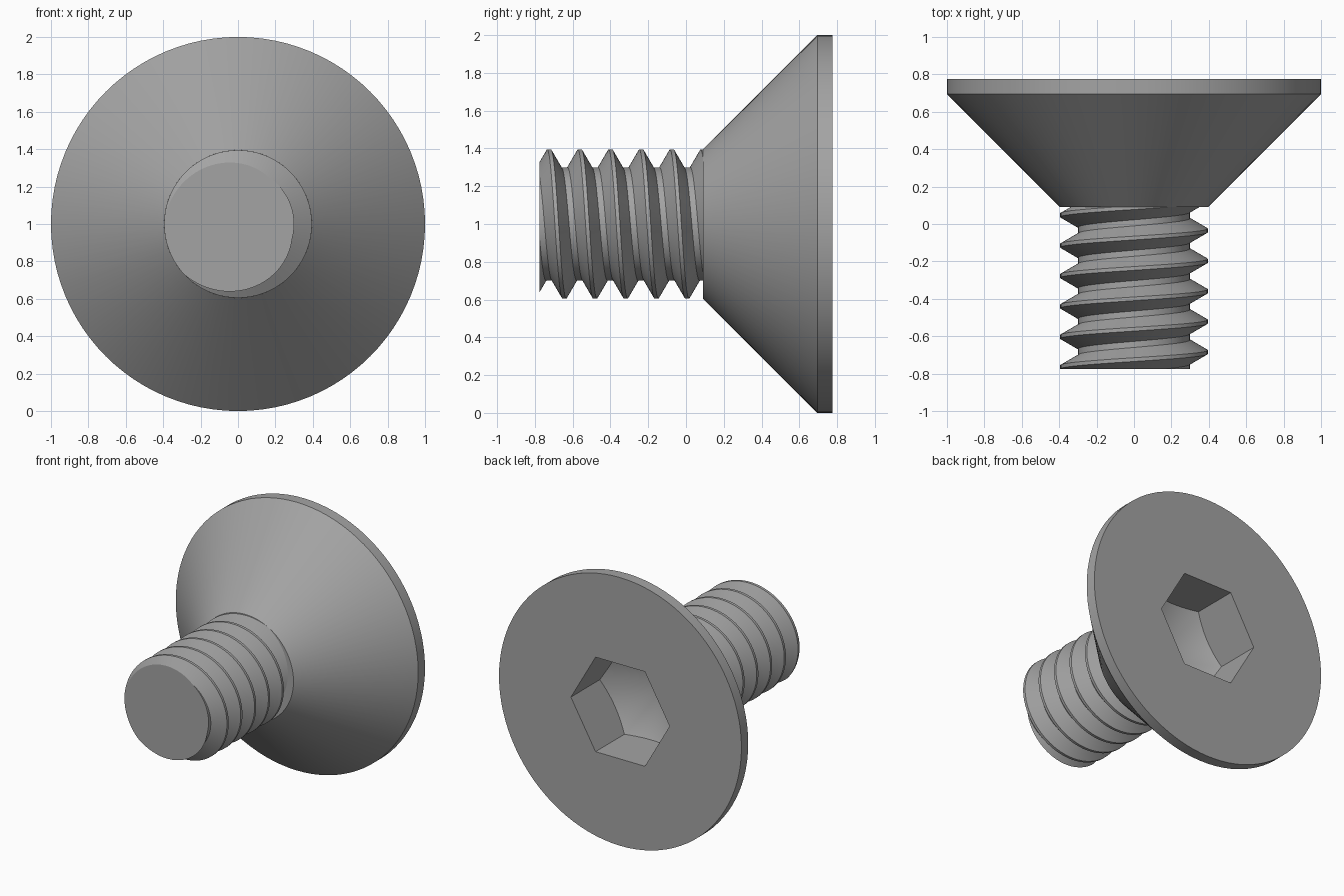
import bpy, bmesh
from math import sin, cos, pi, tan, radians

if "Cube" in bpy.data.objects:
    bpy.data.objects.remove(bpy.data.objects["Cube"])

TIP, NECK, CONE_TOP, BACK = -0.775, 0.09, 0.695, 0.775   # stations along y
SHAFT_R, ROOT_R, HEAD_R = 0.395, 0.30, 1.0
PITCH, CREST_Y = 0.1625, -0.725                          # a crest at the top (+z)
HEX_R, HEX_DEPTH = 0.407, 0.34                           # socket corner radius, wall depth

# Dark steel
steel = bpy.data.materials.new("dark_steel")
steel.diffuse_color = (0.37, 0.37, 0.37, 1)
steel.use_nodes = True
steel.node_tree.nodes["Principled BSDF"].inputs["Base Color"].default_value = steel.diffuse_color


def point(r, a, y):
    # angle runs from +z towards +x, around the screw axis
    return (r * sin(a), y, 1 + r * cos(a))


def finish(bm, name):
    bmesh.ops.recalc_face_normals(bm, faces=bm.faces)
    mesh = bpy.data.meshes.new(name)
    bm.to_mesh(mesh)
    bm.free()
    mesh.materials.append(steel)
    obj = bpy.data.objects.new(name, mesh)
    bpy.context.collection.objects.link(obj)
    bpy.ops.object.select_all(action='DESELECT')
    obj.select_set(True)
    bpy.context.view_layer.objects.active = obj
    bpy.ops.object.shade_smooth_by_angle(angle=radians(25))
    return obj


def hex_radius(a):
    # corners on the +x and -x axis
    k = (a - pi / 2) % (pi / 3) - pi / 6
    return HEX_R * cos(pi / 6) / cos(k)


# Countersunk head: lathed rings, the last ones hexagonal with a conical floor
def build_head(n=96):
    bm = bmesh.new()
    rings = []
    angles = [2 * pi * i / n for i in range(n)]
    for r, y in ((SHAFT_R, NECK), (HEAD_R, CONE_TOP), (HEAD_R, BACK)):
        rings.append([bm.verts.new(point(r, a, y)) for a in angles])
    rings.append([bm.verts.new(point(hex_radius(a), a, BACK)) for a in angles])
    slope = tan(radians(28))
    rings.append([bm.verts.new(point(hex_radius(a), a,
                  BACK - HEX_DEPTH - (HEX_R - hex_radius(a)) * slope)) for a in angles])
    for lo, hi in zip(rings, rings[1:]):
        for i in range(n):
            j = (i + 1) % n
            bm.faces.new((lo[i], lo[j], hi[j], hi[i]))
    bm.faces.new(rings[0])
    apex = bm.verts.new(point(0, 0, BACK - HEX_DEPTH - HEX_R * slope))
    for i in range(n):
        bm.faces.new((rings[-1][i], rings[-1][(i + 1) % n], apex))
    return finish(bm, "countersunk_head")


# Threaded shaft: a swept helical profile trimmed flat at both ends
def build_shaft(n=72):
    bm = bmesh.new()
    profile = ((-0.01, SHAFT_R), (0.01, SHAFT_R), (0.065, ROOT_R),
               (PITCH - 0.065, ROOT_R), (PITCH - 0.01, SHAFT_R))
    rows = []
    for i in range(-3 * n, 8 * n):
        y0 = CREST_Y + PITCH * i / n
        rows.append([bm.verts.new(point(r, 2 * pi * i / n, y0 + dy)) for dy, r in profile])
    for a, b in zip(rows, rows[1:]):
        for k in range(len(profile) - 1):
            bm.faces.new((a[k], b[k], b[k + 1], a[k + 1]))
    bmesh.ops.remove_doubles(bm, verts=bm.verts, dist=0.0005)
    for y, normal in ((NECK, (0, 1, 0)), (TIP, (0, -1, 0))):
        bmesh.ops.bisect_plane(bm, geom=bm.verts[:] + bm.edges[:] + bm.faces[:], dist=1e-6,
                               plane_co=(0, y, 0), plane_no=normal, clear_outer=True)
    tip_edges = [e for e in bm.edges if e.is_boundary
                 and all(abs(v.co.y - TIP) < 1e-4 for v in e.verts)]
    bmesh.ops.holes_fill(bm, edges=tip_edges, sides=0)
    return finish(bm, "threaded_shaft")


build_head()
build_shaft()
